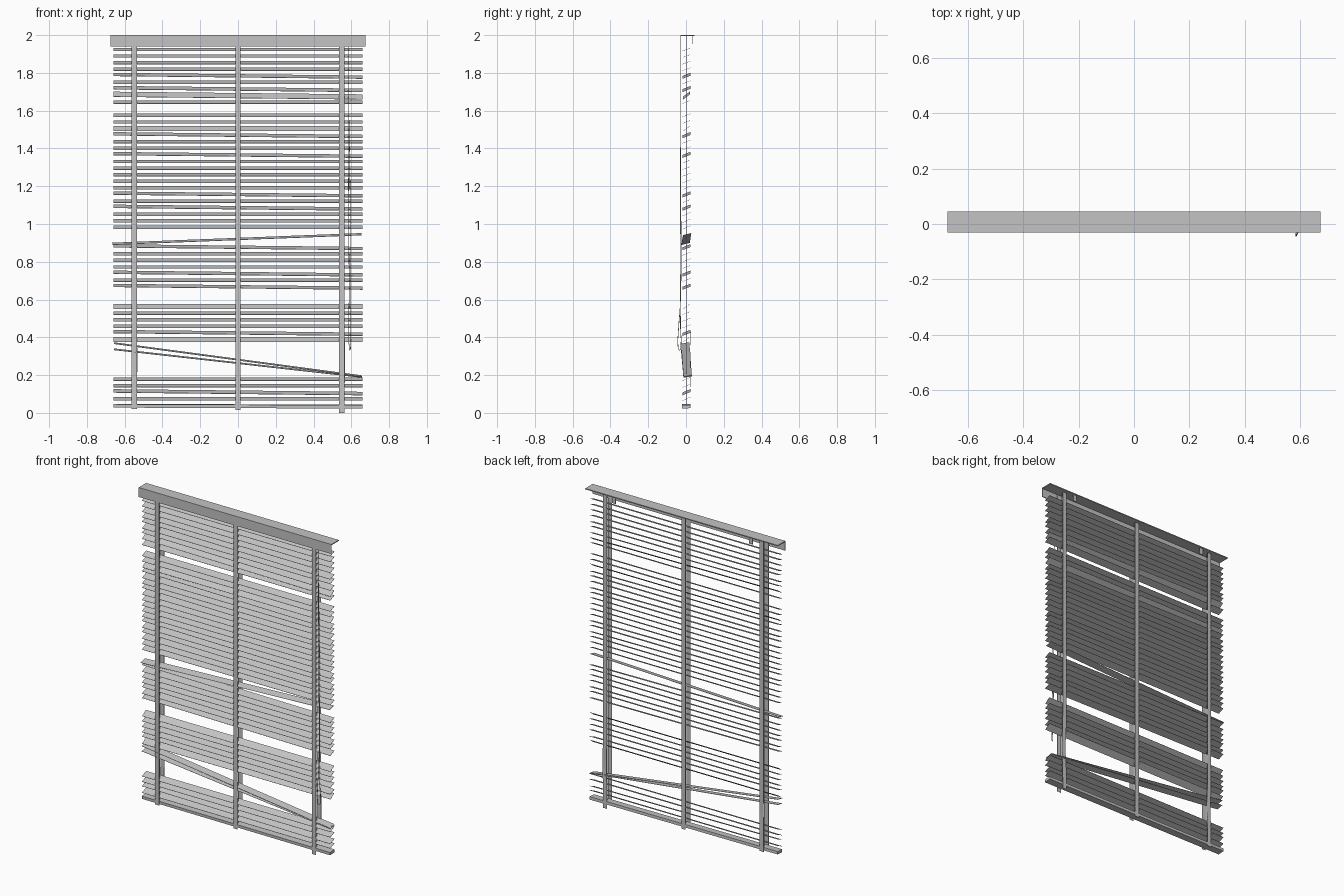
import bpy
import math
import random
from mathutils import Vector, Matrix

random.seed(4)
if "Cube" in bpy.data.objects:
    bpy.data.objects.remove(bpy.data.objects["Cube"], do_unlink=True)


def material(name, rgb):
    m = bpy.data.materials.new(name)
    m.use_nodes = True
    m.diffuse_color = (*rgb, 1)
    m.node_tree.nodes["Principled BSDF"].inputs["Base Color"].default_value = (*rgb, 1)
    return m


GREY = material("light grey", (0.55, 0.55, 0.55))


def mesh_object(name, verts, faces):
    me = bpy.data.meshes.new(name)
    me.from_pydata(verts, [], faces)
    me.materials.append(GREY)
    ob = bpy.data.objects.new(name, me)
    bpy.context.collection.objects.link(ob)
    return ob


def box(name, lo, hi):
    verts = [(x, y, z) for x in (lo[0], hi[0]) for y in (lo[1], hi[1]) for z in (lo[2], hi[2])]
    faces = [(0, 1, 3, 2), (4, 6, 7, 5), (0, 4, 5, 1), (2, 3, 7, 6), (0, 2, 6, 4), (1, 5, 7, 3)]
    return mesh_object(name, verts, faces)


def slat(name, z_left, z_right, tilt=22, yaw=0.0, shift=0.0, thick=0.0015):
    """Thin blade running between two end heights, back edge raised by the tilt."""
    half = 0.66
    ob = box(name, (-half, -0.0225, -thick / 2), (half, 0.0225, thick / 2))
    roll = -math.atan2(z_right - z_left, 2 * half)
    turn = (Matrix.Rotation(yaw, 4, "Z") @ Matrix.Rotation(roll, 4, "Y")
            @ Matrix.Rotation(math.radians(tilt), 4, "X"))
    ob.matrix_world = Matrix.Translation((shift, 0.002, (z_left + z_right) / 2)) @ turn
    return ob


def strip(name, points, width):
    """Flat woven tape following a path, widened along x."""
    verts, faces = [], []
    for x, y, z in points:
        verts += [(x - width / 2, y, z), (x + width / 2, y, z)]
    for i in range(len(points) - 1):
        a = 2 * i
        faces.append((a, a + 1, a + 3, a + 2))
    ob = mesh_object(name, verts, faces)
    solid = ob.modifiers.new("thickness", "SOLIDIFY")
    solid.thickness = 0.0015
    solid.offset = 0
    return ob


def cord(name, points, radius):
    cu = bpy.data.curves.new(name, "CURVE")
    cu.dimensions = "3D"
    cu.bevel_depth = radius
    cu.bevel_resolution = 1
    cu.resolution_u = 4
    cu.use_fill_caps = True
    sp = cu.splines.new("BEZIER")
    sp.bezier_points.add(len(points) - 1)
    for bp, p in zip(sp.bezier_points, points):
        bp.co = Vector(p)
        bp.handle_left_type = bp.handle_right_type = "AUTO"
    cu.materials.append(GREY)
    ob = bpy.data.objects.new(name, cu)
    bpy.context.collection.objects.link(ob)
    return ob


# Head rail: top plate with a deep front lip and two small rear brackets
box("head_rail_top", (-0.675, -0.03, 1.994), (0.675, 0.045, 2.0))
box("head_rail_front", (-0.675, -0.03, 1.94), (0.675, -0.0255, 1.994))
for side, x in (("right", -0.48), ("left", 0.48)):
    box(f"{side}_bracket", (x - 0.012, 0.034, 1.953), (x + 0.012, 0.037, 1.994))

# Regular slats on an even pitch, with some missing and some sagging
TOP, PITCH = 1.924, 0.0349
missing = {9, 28, 29, 37, 38, 45, 46, 47, 48, 49}
sagging = {4, 6, 7, 13, 16, 22, 24, 30, 34, 36, 43, 52}
steep = {7, 12, 39, 44}
for k in range(54):
    if k in missing:
        continue
    z = TOP - PITCH * k
    sag = 0.007 if k in sagging else 0
    tilt = 36 if k in steep else 22 + random.uniform(-1, 1)
    slat(f"slat_{k + 1}", z + sag, z - sag, tilt)

# Loose slats hanging askew
slat("loose_slat_upper", 0.895, 0.946, 14, 0.006, -0.006)
slat("loose_slat_middle", 0.370, 0.194, 10, 0.010, -0.002)
slat("loose_slat_lower", 0.337, 0.190, 10, 0.010, 0.0)

# Bottom rail
slat("bottom_rail", 0.038, 0.033, 3, thick=0.018)

# Ladder tapes in front and behind, with a lift cord through the middle
for side, x, end in (("right", -0.55, 0.02), ("middle", 0.0, 0.015), ("left", 0.55, 0.0)):
    for face, y in (("front", -0.0235), ("back", 0.0265)):
        bow = 0.004 if face == "back" and side != "middle" else 0.0
        path = []
        for i in range(33):
            z = 1.99 + (end - 1.99) * i / 32
            slack = bow * math.exp(-((z - 0.28) / 0.1) ** 2)
            path.append((x + slack, y - slack, z))
        strip(f"{side}_{face}_tape", path, 0.028)
    cord(f"{side}_lift_cord", [(x, 0.002, 1.995), (x, 0.002, 1.0), (x, 0.002, 0.03)], 0.002)

# Pull cord ending in a hanging loop
cord("pull_cord", [(0.583, -0.028, 1.96), (0.585, -0.028, 1.2), (0.588, -0.029, 0.6),
                   (0.586, -0.041, 0.42), (0.588, -0.0425, 0.36), (0.592, -0.034, 0.332),
                   (0.596, -0.027, 0.36), (0.594, -0.029, 0.45), (0.594, -0.030, 1.1),
                   (0.588, -0.028, 1.55)], 0.0017)
